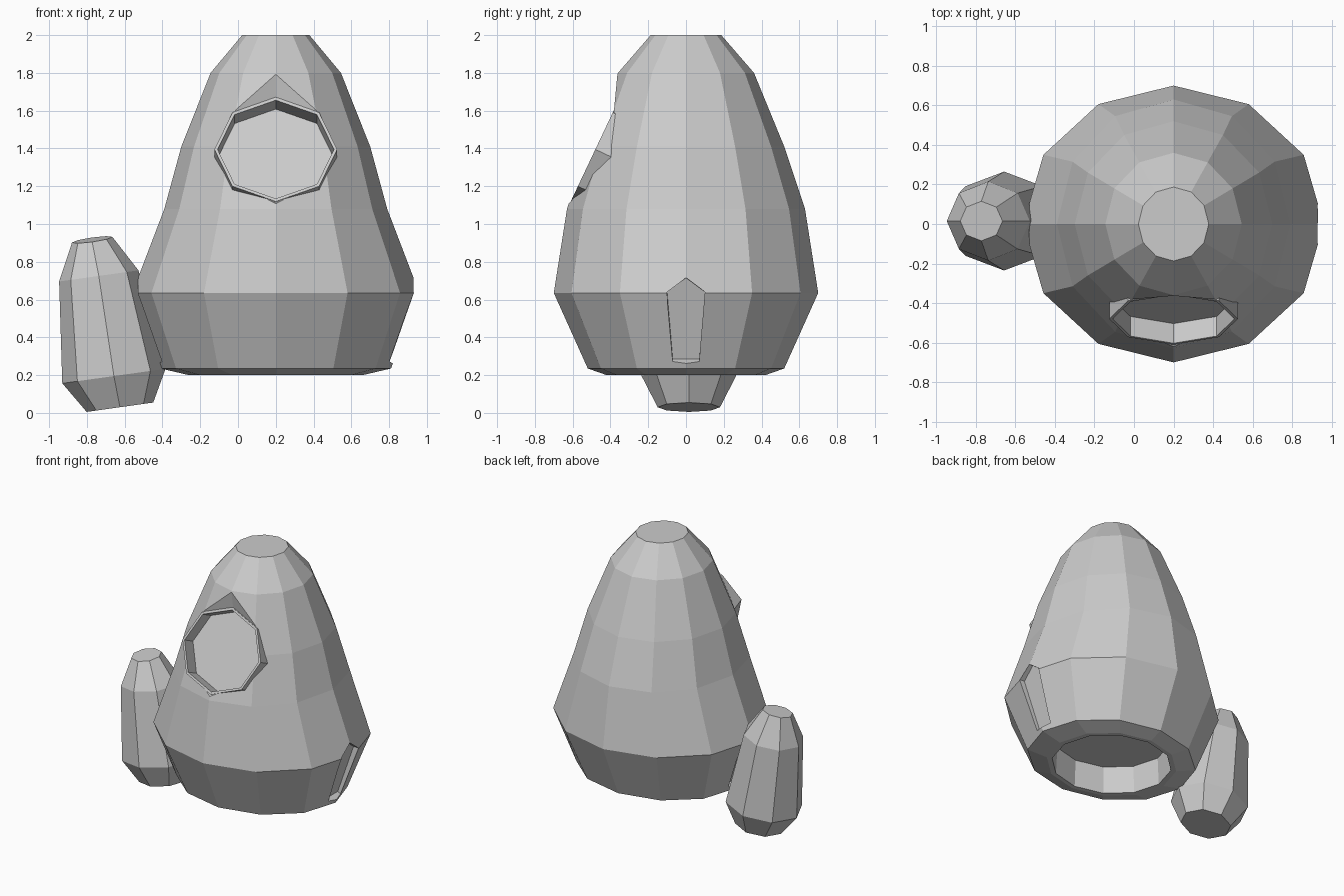
import bpy, bmesh
from math import sin, cos, pi, radians
from mathutils import Vector

if "Cube" in bpy.data.objects:
    bpy.data.objects.remove(bpy.data.objects["Cube"])

CX = 0.2  # hull axis


def loft(name, rings):
    """Closed flat-faced solid through a list of equal-length vertex rings."""
    bm = bmesh.new()
    loops = [[bm.verts.new(p) for p in ring] for ring in rings]
    n = len(loops[0])
    for a, b in zip(loops, loops[1:]):
        for i in range(n):
            j = (i + 1) % n
            bm.faces.new((a[i], a[j], b[j], b[i]))
    bm.faces.new(loops[0])
    bm.faces.new(loops[-1])
    bmesh.ops.recalc_face_normals(bm, faces=bm.faces)
    me = bpy.data.meshes.new(name)
    bm.to_mesh(me)
    bm.free()
    ob = bpy.data.objects.new(name, me)
    bpy.context.collection.objects.link(ob)
    return ob


def ring(center, u, v, ru, rv, n, phase=0.0):
    out = []
    for i in range(n):
        a = 2 * pi * i / n + phase
        out.append(Vector(center) + u * (ru * cos(a)) + v * (rv * sin(a)))
    return out


def combine(target, tool, operation):
    mod = target.modifiers.new(operation.lower(), 'BOOLEAN')
    mod.object = tool
    mod.operation = operation
    mod.solver = 'EXACT'
    bpy.context.view_layer.objects.active = target
    bpy.ops.object.modifier_apply(modifier=mod.name)
    bpy.data.objects.remove(tool, do_unlink=True)


X, Y = Vector((1, 0, 0)), Vector((0, 1, 0))

# Hull: 12-sided profile (z, x radius, y radius), starting inside the nozzle hollow
profile = [(0.40, 0.41, 0.38), (0.20, 0.42, 0.39), (0.20, 0.46, 0.42),
           (0.235, 0.61, 0.52), (0.635, 0.76, 0.70), (1.08, 0.59, 0.63),
           (1.41, 0.50, 0.52), (1.80, 0.345, 0.36), (2.0, 0.178, 0.187)]
hull = loft("hull", [ring((CX, 0, z), X, Y, rx, ry, 12) for z, rx, ry in profile])

# Side slots: shallow pointed grooves on both flanks
inner = [(0.78, -0.07, 0.285), (0.78, 0.07, 0.285), (0.89, 0.1, 0.64),
         (0.90, 0, 0.715), (0.89, -0.1, 0.64)]
outer = [(1.1, -0.08, 0.1), (1.1, 0.08, 0.1), (1.1, 0.1, 0.64),
         (1.1, 0, 0.72), (1.1, -0.1, 0.64)]
for side in (1, -1):
    place = lambda pts: [(CX + side * (x - CX), y, z) for x, y, z in pts]
    combine(hull, loft("slot_cutter", [place(inner), place(outer)]), 'DIFFERENCE')

# Window: octagonal collar on a leaning plane, with a recessed pane
tilt = radians(25.3)
V = Vector((0, sin(tilt), cos(tilt)))
N = Vector((0, -cos(tilt), sin(tilt)))
C = Vector((CX, -0.48, 1.395))


def octagon(dist, grow):
    return ring(C + N * dist, X, V, 0.325 + grow, 0.305 + grow, 8, pi / 2)


combine(hull, loft("front_cutter", [octagon(-0.004, 0.003), octagon(0.25, 0.38)]), 'DIFFERENCE')
combine(hull, loft("window_collar", [octagon(0, 0), octagon(-0.24, 0)]), 'UNION')
combine(hull, loft("window_recess", [octagon(0.1, -0.017), octagon(-0.11, -0.017)]), 'DIFFERENCE')

# Side pod: 8-sided tapered capsule leaning towards the hull
lean = radians(8)
U = Vector((cos(lean), 0, sin(lean)))
pod_profile = [(-0.625, 0.03, 0.178, 0.165), (-0.657, 0.195, 0.276, 0.25),
               (-0.737, 0.725, 0.212, 0.20), (-0.772, 0.915, 0.108, 0.10)]
pod_rings = [ring((x, 0.015, z), U, Y, rx, ry, 8) for x, z, rx, ry in pod_profile]
for p in pod_rings[-1]:
    p.z += 0.12 * p.y  # cap tips slightly forward
loft("side_pod", pod_rings)
